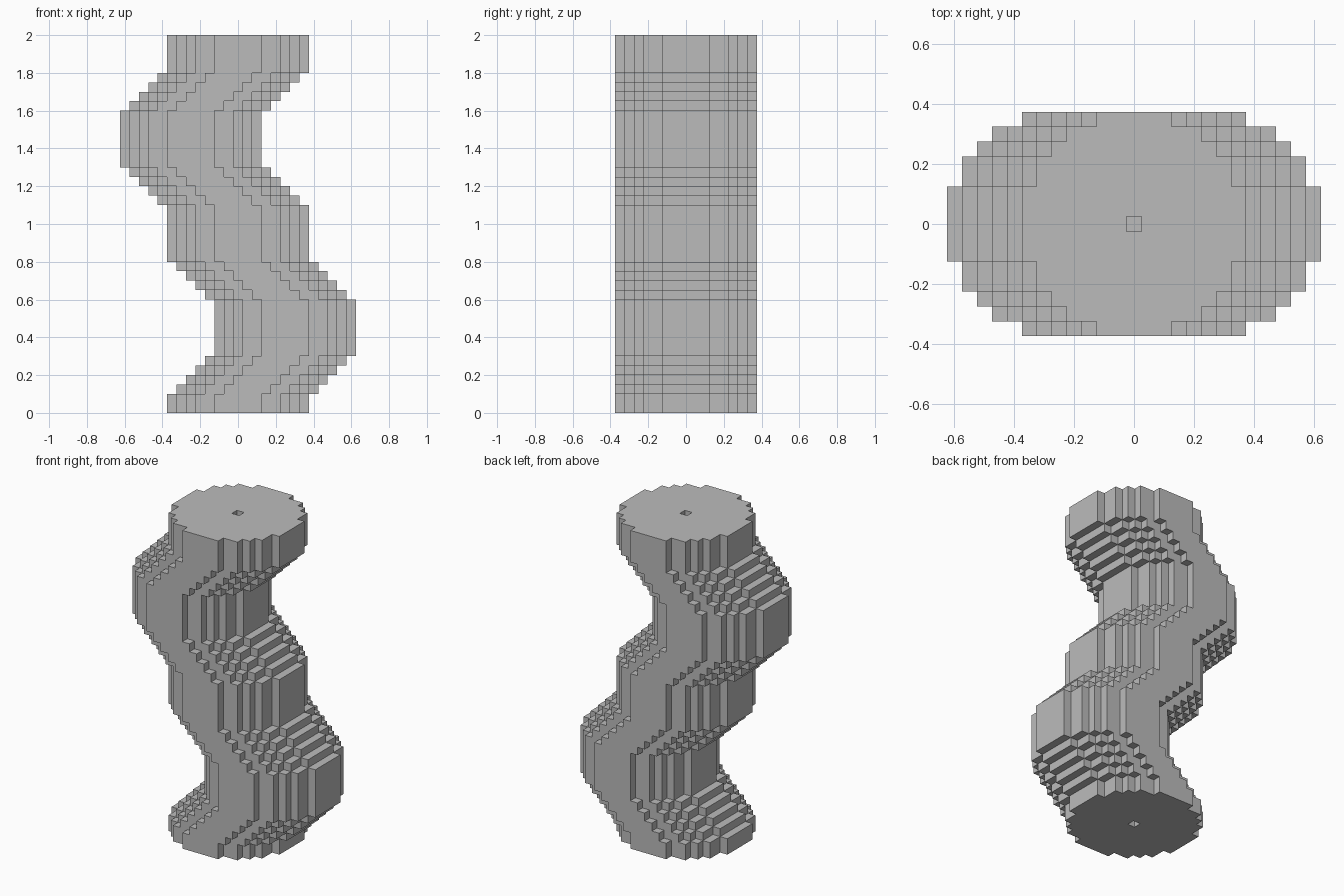
import bpy
import bmesh

cube = bpy.data.objects.get("Cube")
if cube:
    bpy.data.objects.remove(cube, do_unlink=True)

U = 0.05  # block size

# Single grey material
grey = bpy.data.materials.new("plain_grey")
grey.use_nodes = True
colour = (0.5, 0.5, 0.5, 1.0)
grey.diffuse_color = colour
grey.node_tree.nodes["Principled BSDF"].inputs["Base Color"].default_value = colour

# Half-width of the stepped disc for each row distance from its centre
half = [7, 7, 7, 6, 6, 5, 4, 2]
disc = {(x, y) for y in range(-7, 8) for x in range(-half[abs(y)], half[abs(y)] + 1)}
disc.discard((0, 0))  # narrow channel through the centre

# Slabs as (sideways shift, height in blocks), weaving to +x and then to -x
slabs = [(0, 2)]
for side, rest in ((1, 6), (-1, 4)):
    slabs += [(side * i, 1) for i in range(1, 5)]
    slabs += [(side * 5, 6)]
    slabs += [(side * i, 1) for i in range(4, 0, -1)]
    slabs += [(0, rest)]
layers = [{(x + shift, y) for x, y in disc} for shift, _ in slabs]

bm = bmesh.new()
verts = {}


def face(*points):
    """Add a face, sharing corners with its neighbours."""
    for p in points:
        if p not in verts:
            verts[p] = bm.verts.new(((p[0] - 0.5) * U, (p[1] - 0.5) * U, p[2] * U))
    bm.faces.new([verts[p] for p in points])


# Outer skin: walls and exposed ledges of every slab
z0 = 0
for n, (shift, height) in enumerate(slabs):
    z1 = z0 + height
    here = layers[n]
    below = layers[n - 1] if n else set()
    above = layers[n + 1] if n + 1 < len(layers) else set()
    for x, y in sorted(here):
        corners = [(x, y), (x + 1, y), (x + 1, y + 1), (x, y + 1)]
        neighbours = [(x, y - 1), (x + 1, y), (x, y + 1), (x - 1, y)]
        for i, cell in enumerate(neighbours):
            if cell not in here:
                a, b = corners[i], corners[(i + 1) % 4]
                face((*a, z0), (*b, z0), (*b, z1), (*a, z1))
        if (x, y) not in above:
            face(*[(*c, z1) for c in corners])
        if (x, y) not in below:
            face(*[(*c, z0) for c in reversed(corners)])
    z0 = z1

mesh = bpy.data.meshes.new("stepped_wavy_column")
bm.to_mesh(mesh)
bm.free()
mesh.materials.append(grey)
column = bpy.data.objects.new("stepped_wavy_column", mesh)
bpy.context.collection.objects.link(column)
